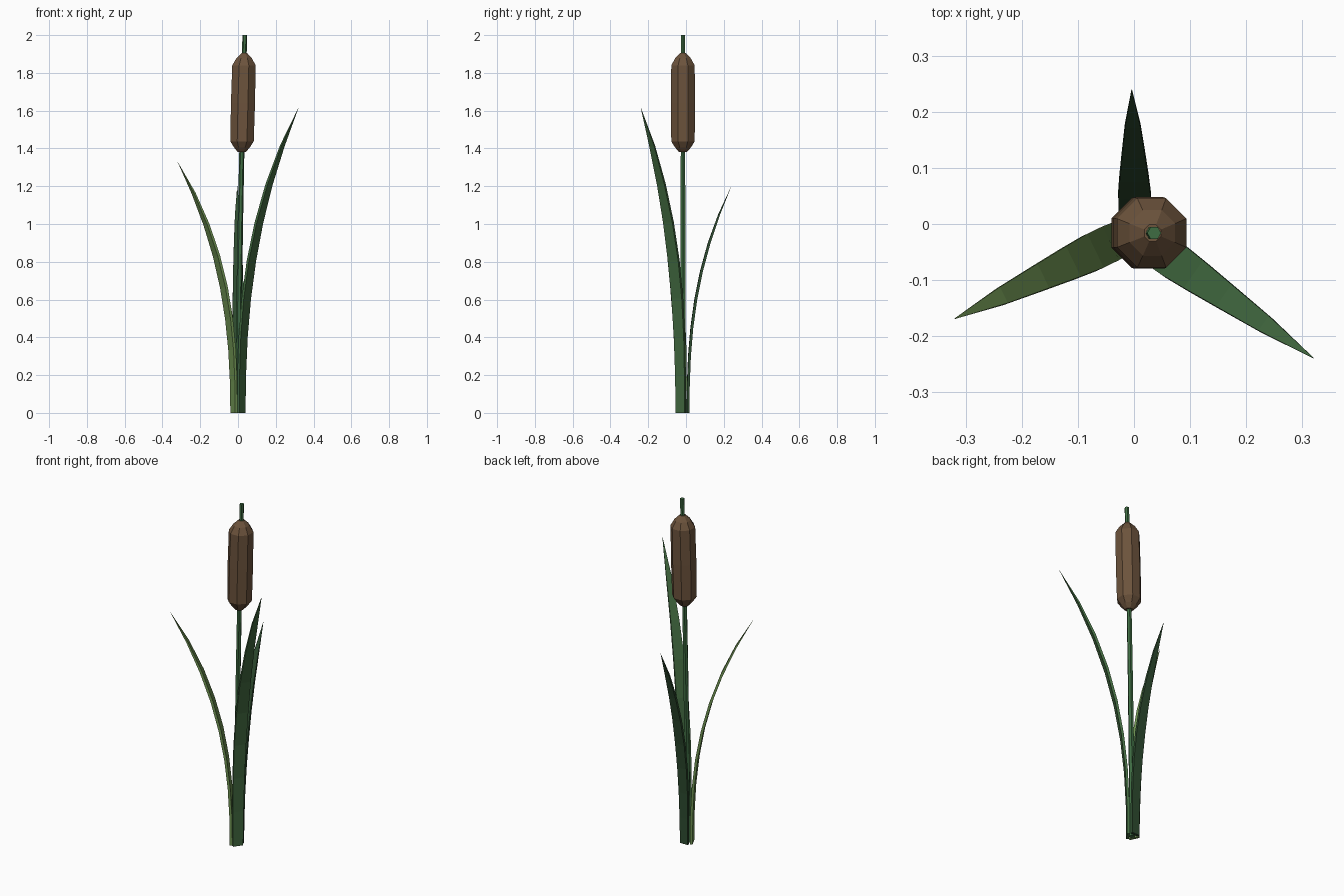
import bpy, math
from mathutils import Vector

if "Cube" in bpy.data.objects:
    bpy.data.objects.remove(bpy.data.objects["Cube"])


def srgb(r, g, b):
    def lin(c):
        c /= 255
        return c / 12.92 if c <= 0.04045 else ((c + 0.055) / 1.055) ** 2.4
    return (lin(r), lin(g), lin(b), 1)


def material(name, rgb):
    m = bpy.data.materials.new(name)
    m.diffuse_color = srgb(*rgb)
    m.use_nodes = True
    m.node_tree.nodes["Principled BSDF"].inputs["Base Color"].default_value = m.diffuse_color
    return m


STEM = material("stem green", (62, 108, 66))
BROWN = material("seed head brown", (108, 83, 60))
LIGHT = material("light leaf green", (110, 146, 82))
MID = material("mid leaf green", (66, 106, 64))
DARK = material("dark leaf green", (46, 76, 48))


def loft(name, rings, mat):
    """Skin a list of equal-length rings and cap both ends."""
    n = len(rings[0])
    verts = [p for ring in rings for p in ring]
    faces = [(k * n + i, k * n + (i + 1) % n, (k + 1) * n + (i + 1) % n, (k + 1) * n + i)
             for k in range(len(rings) - 1) for i in range(n)]
    faces.append(tuple(reversed(range(n))))
    faces.append(tuple(range(len(verts) - n, len(verts))))
    mesh = bpy.data.meshes.new(name)
    mesh.from_pydata(verts, [], faces)
    mesh.materials.append(mat)
    obj = bpy.data.objects.new(name, mesh)
    bpy.context.collection.objects.link(obj)
    return obj


def stem_center(z):
    # gentle lean to the right
    return Vector((0.007 * z + 0.0055 * z * z, -0.016, z))


def round_ring(z, r, n, start):
    c = stem_center(z)
    return [c + Vector((r * math.cos(start + math.tau * i / n),
                        r * math.sin(start + math.tau * i / n), 0)) for i in range(n)]


# Stem: six-sided, slightly tapered
loft("stem", [round_ring(2.0 * k / 6, 0.016 - 0.0035 * k / 6, 6, 0) for k in range(7)], STEM)

# Seed head: eight-sided with rounded ends
head = [(1.38, 0.022), (1.405, 0.045), (1.437, 0.067), (1.64, 0.069),
        (1.84, 0.067), (1.878, 0.044), (1.905, 0.016)]
loft("seed_head", [round_ring(z, r, 8, math.pi / 8) for z, r in head], BROWN)

# Leaves: thin blades curving outwards to a point
WIDTHS = [0.056, 0.060, 0.064, 0.067, 0.067, 0.060, 0.048, 0.032, 0.001]


def leaf(name, base, tip, thick, scale, mat):
    base, tip = Vector((*base, 0)), Vector(tip)
    out = Vector((tip.x - base.x, tip.y - base.y, 0))
    reach = out.length
    out.normalize()
    side = Vector((-out.y, out.x, 0))
    rings = []
    for k, w in enumerate(WIDTHS):
        t = k / (len(WIDTHS) - 1)
        c = base + out * reach * t ** 2.5 + Vector((0, 0, tip.z * t))
        # blade normal, square to the curve (level at the ground)
        slope = reach * 2.5 * t ** 1.5 / tip.z
        nrm = (out - Vector((0, 0, slope if k < len(WIDTHS) - 1 else 0))).normalized()
        a = side * w * scale / 2
        b = nrm * thick / 2 * min(1, w / 0.05)
        rings.append([c - a - b, c - a + b, c + a + b, c + a - b])
    loft(name, rings, mat)


leaf("left_leaf", (-0.022, -0.025), (-0.32, -0.169, 1.33), 0.014, 1.0, LIGHT)
leaf("right_leaf", (0.018, -0.028), (0.32, -0.239, 1.615), 0.014, 1.0, MID)
leaf("back_leaf", (0.002, 0.011), (-0.004, 0.24, 1.20), 0.014, 0.87, DARK)
